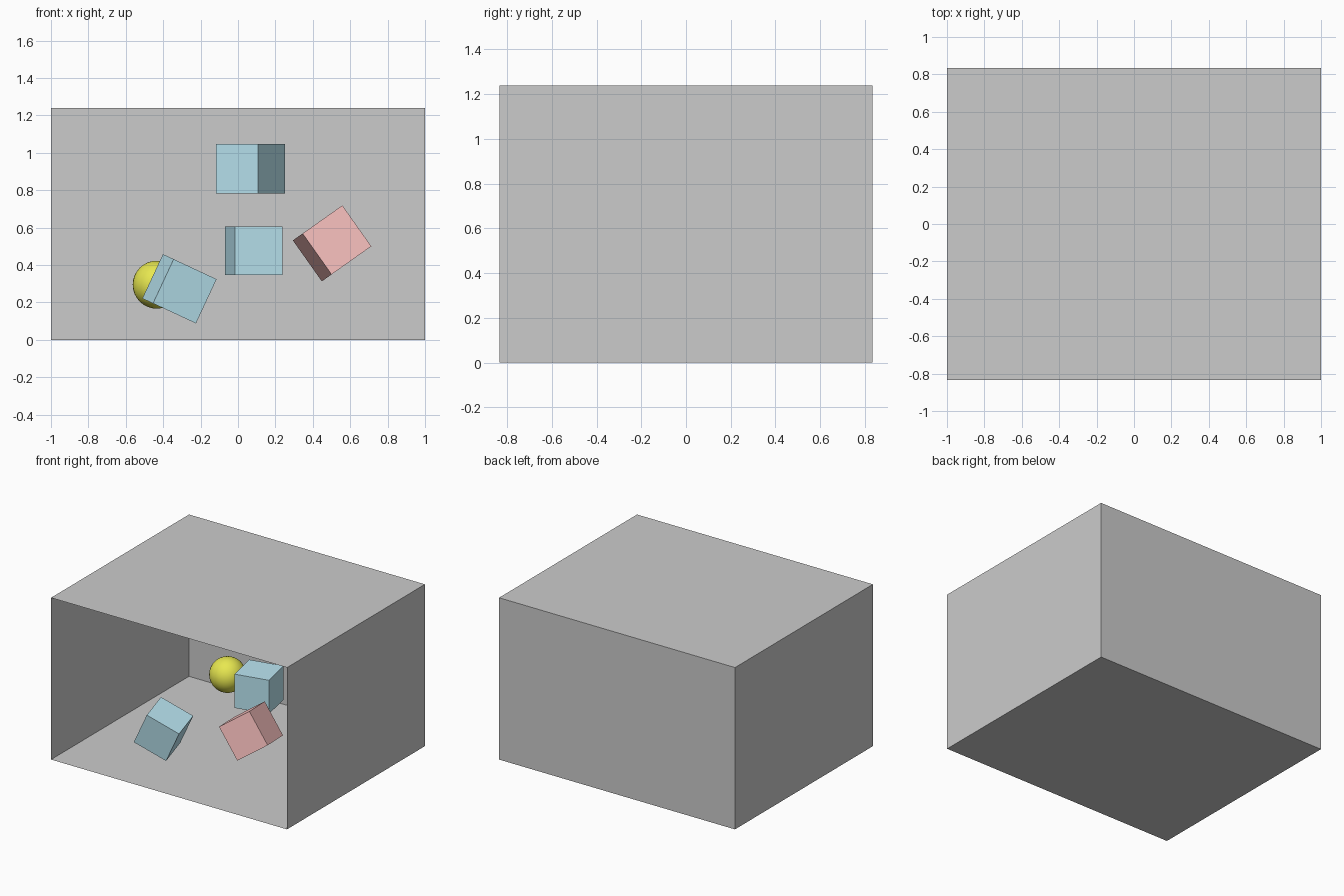
import bpy, bmesh
from math import radians
from mathutils import Matrix, Vector

if "Cube" in bpy.data.objects:
    bpy.data.objects.remove(bpy.data.objects["Cube"])


def material(name, rgb):
    m = bpy.data.materials.new(name)
    m.diffuse_color = (*rgb, 1)
    m.use_nodes = True
    m.node_tree.nodes["Principled BSDF"].inputs["Base Color"].default_value = m.diffuse_color
    return m


blue = material("pale_blue", (0.5, 0.8, 0.9))
red = material("soft_red", (0.95, 0.53, 0.52))
yellow = material("yellow", (0.8, 0.8, 0.08))


def finish(name, bm, mat=None):
    mesh = bpy.data.meshes.new(name)
    bm.to_mesh(mesh)
    bm.free()
    if mat:
        mesh.materials.append(mat)
    ob = bpy.data.objects.new(name, mesh)
    bpy.context.collection.objects.link(ob)
    return ob


# Room: thin-walled box, open at the front
size = Vector((2.0, 1.67, 1.24))
bm = bmesh.new()
bmesh.ops.create_cube(bm, size=1)
front = [f for f in bm.faces if f.normal.y < -0.5]
bmesh.ops.delete(bm, geom=front, context='FACES')
bmesh.ops.scale(bm, vec=size, verts=bm.verts)
bmesh.ops.translate(bm, vec=(0, 0, size.z / 2), verts=bm.verts)
finish("room", bm)


# Floating cubes: yaw about z, then roll about the depth axis
def cube(name, side, loc, yaw, roll, mat):
    bm = bmesh.new()
    bmesh.ops.create_cube(bm, size=side)
    ob = finish(name, bm, mat)
    ob.matrix_world = (Matrix.Translation(loc)
                       @ Matrix.Rotation(radians(roll), 4, 'Y')
                       @ Matrix.Rotation(radians(yaw), 4, 'Z'))


cube("upper_cube", 0.267, (0.067, 0.40, 0.915), -32.5, 0, blue)
cube("middle_cube", 0.259, (0.083, 0.136, 0.476), 12, 0, blue)
cube("left_cube", 0.261, (-0.313, -0.455, 0.273), 14, 25, blue)
cube("red_cube", 0.268, (0.503, -0.561, 0.516), 13.8, -35.3, red)

# Ball
bm = bmesh.new()
bmesh.ops.create_uvsphere(bm, u_segments=32, v_segments=16, radius=0.128)
for f in bm.faces:
    f.smooth = True
ball = finish("ball", bm, yellow)
ball.location = (-0.435, 0.495, 0.295)
